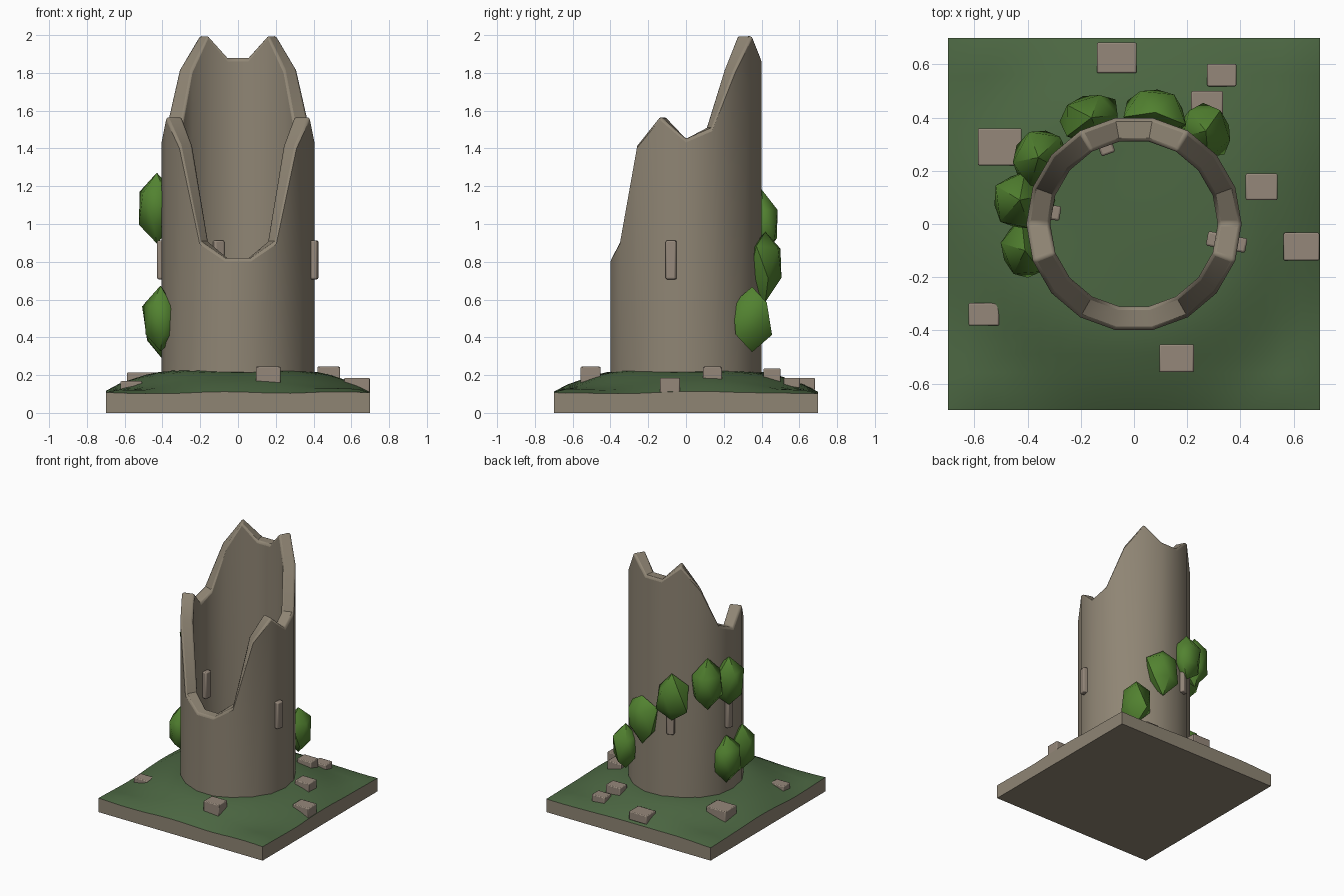
import bpy, bmesh, math, random
from mathutils import Vector, Matrix

if "Cube" in bpy.data.objects:
    bpy.data.objects.remove(bpy.data.objects["Cube"])

random.seed(7)


def mat(name, rgb):
    m = bpy.data.materials.new(name)
    m.diffuse_color = (*rgb, 1)
    m.use_nodes = True
    m.node_tree.nodes["Principled BSDF"].inputs["Base Color"].default_value = m.diffuse_color
    return m


STONE = mat("weathered stone", (0.275, 0.235, 0.175))
RUBBLE = mat("rubble stone", (0.30, 0.245, 0.195))
GRASS = mat("moss grass", (0.072, 0.135, 0.055))
IVY = mat("ivy green", (0.085, 0.225, 0.03))


def finish(bm, name, mats, angle=40, bevel=0, segments=2):
    bmesh.ops.recalc_face_normals(bm, faces=bm.faces)
    me = bpy.data.meshes.new(name)
    bm.to_mesh(me)
    bm.free()
    ob = bpy.data.objects.new(name, me)
    bpy.context.collection.objects.link(ob)
    for m in mats:
        me.materials.append(m)
    if bevel:
        b = ob.modifiers.new("bevel", "BEVEL")
        b.width, b.segments = bevel, segments
        b.limit_method, b.angle_limit = "ANGLE", math.radians(50)
    bpy.ops.object.select_all(action="DESELECT")
    ob.select_set(True)
    bpy.context.view_layer.objects.active = ob
    bpy.ops.object.shade_smooth_by_angle(angle=math.radians(angle))
    return ob


def box(name, loc, size, turn, m, bevel):
    bm = bmesh.new()
    bmesh.ops.create_cube(bm, size=1)
    bmesh.ops.transform(bm, verts=bm.verts, matrix=Matrix.Translation(loc)
                        @ Matrix.Rotation(math.radians(turn), 4, "Z")
                        @ Matrix.Diagonal((*size, 1)))
    return finish(bm, name, [m], 60, bevel)


def ground_z(x, y):
    t = min(1, max(0, (0.78 - math.hypot(x, y)) / 0.40))
    wave = 0.008 * math.sin(7 * x + 1) * math.cos(6 * y + 2 * x)
    z = 0.122 + 0.10 * t * t * (3 - 2 * t) + wave
    return z - 0.018 if max(abs(x), abs(y)) > 0.69 else z


# mossy mound on a square stone slab
N = 20
bm = bmesh.new()
bmesh.ops.create_grid(bm, x_segments=N, y_segments=N, size=0.7)
for v in bm.verts:
    v.co.z = ground_z(v.co.x, v.co.y)
rim = [e for e in bm.edges if e.is_boundary]
ext = bmesh.ops.extrude_edge_only(bm, edges=rim)["geom"]
low = [g for g in ext if isinstance(g, bmesh.types.BMVert)]
for v in low:
    v.co.z = 0
bmesh.ops.contextual_create(bm, geom=[g for g in ext if isinstance(g, bmesh.types.BMEdge)
                                      and all(v.co.z == 0 for v in g.verts)])
bm.normal_update()
for f in bm.faces:
    f.material_index = 0 if min(v.co.z for v in f.verts) > 0.05 else 1
finish(bm, "ground_slab", [GRASS, STONE], 40)

# broken round tower: 18 sides, wall height mirrored left to right
half = {-80: 0.82, -60: 0.91, -40: 1.42, -20: 1.57, 0: 1.45,
        20: 1.51, 40: 1.82, 60: 2.0, 80: 1.88}
angles = list(range(-80, 280, 20))
bm = bmesh.new()
cols = []
for a in angles:
    top = half[a if a <= 80 else 180 - a]
    c, s = math.cos(math.radians(a)), math.sin(math.radians(a))
    cols.append([bm.verts.new((r * c, r * s, z)) for r, z in
                 ((0.405, 0.05), (0.405, top), (0.315, top), (0.315, 0.05))])
for i, p in enumerate(cols):
    q = cols[(i + 1) % len(cols)]
    for k in range(4):
        bm.faces.new((p[k], q[k], q[(k + 1) % 4], p[(k + 1) % 4]))
finish(bm, "tower_wall", [STONE], 40, 0.014)

# narrow window stones running through the wall
for i, a in enumerate((-11, 110, 172)):
    r = math.radians(a)
    box(f"window_stone_{i + 1}", (0.355 * math.cos(r), 0.355 * math.sin(r), 0.81),
        (0.15, 0.055, 0.205), a, RUBBLE, 0.008)

# ivy clumps: x, y, z
clumps = [(0.27, 0.35, 0.50), (0.08, 0.42, 0.79), (-0.16, 0.40, 1.00),
          (-0.36, 0.25, 1.09), (-0.43, 0.09, 1.08), (-0.40, 0.08, 0.47),
          (-0.41, -0.10, 0.49)]
for i, (x, y, z) in enumerate(clumps):
    bm = bmesh.new()
    bmesh.ops.create_icosphere(bm, subdivisions=1, radius=1)
    for v in bm.verts:
        v.co *= random.uniform(0.88, 1.14)
    bmesh.ops.transform(bm, verts=bm.verts, matrix=Matrix.Translation((x, y, z))
                        @ Matrix.Rotation(math.atan2(y, x), 4, "Z")
                        @ Matrix.Diagonal((0.105, 0.125, 0.185, 1))
                        @ Matrix.Rotation(random.uniform(0, 6), 4, "Z"))
    finish(bm, f"ivy_clump_{i + 1}", [IVY], 45)

# fallen blocks: x, y, width, depth, bottom, top
blocks = [(-0.065, 0.625, 0.15, 0.115, 0.12, 0.185), (0.33, 0.56, 0.11, 0.085, 0.13, 0.185),
          (0.275, 0.455, 0.12, 0.09, 0.15, 0.235), (-0.505, 0.29, 0.165, 0.14, 0.12, 0.215),
          (0.48, 0.14, 0.12, 0.10, 0.155, 0.245), (0.63, -0.085, 0.135, 0.105, 0.095, 0.185),
          (-0.565, -0.34, 0.115, 0.085, 0.10, 0.168), (0.16, -0.505, 0.13, 0.105, 0.155, 0.245)]
for i, (x, y, w, d, z0, z1) in enumerate(blocks):
    box(f"fallen_block_{i + 1}", (x, y, (z0 + z1) / 2), (w, d, z1 - z0), 0, RUBBLE, 0.006)
